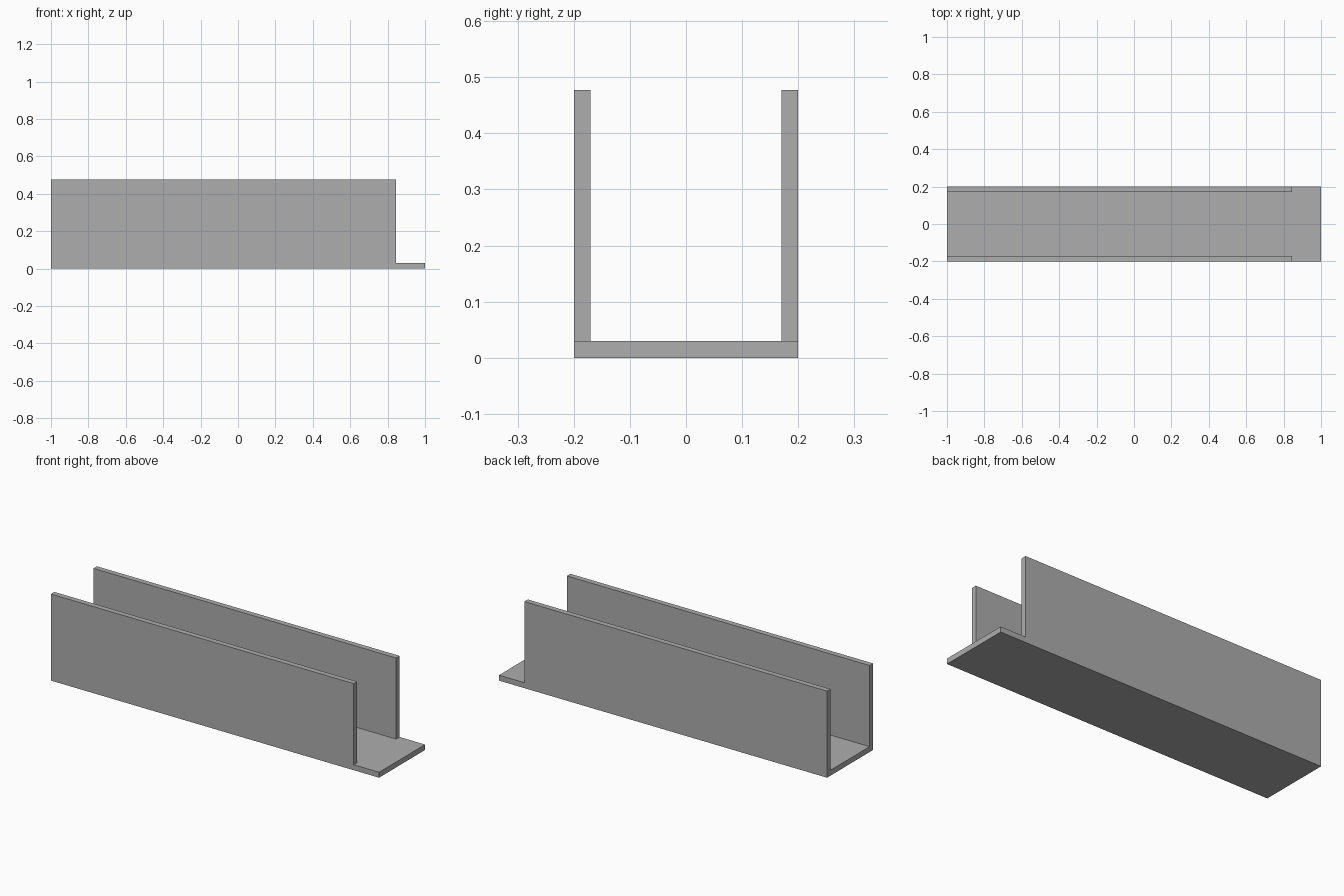
import bpy
import bmesh

cube = bpy.data.objects.get("Cube")
if cube:
    bpy.data.objects.remove(cube, do_unlink=True)

# Overall dimensions
HALF_WIDTH = 0.20
INNER = 0.17
FLOOR_TOP = 0.03
HEIGHT = 0.477
BACK_X, WALL_END_X, TONGUE_END_X = -1.0, 0.845, 1.0

# Plain grey material
grey = bpy.data.materials.new("plain grey")
grey.use_nodes = True
colour = (0.42, 0.42, 0.42, 1.0)
grey.diffuse_color = colour
grey.node_tree.nodes["Principled BSDF"].inputs["Base Color"].default_value = colour


def extrude_x(bm, faces, distance):
    """Extrude a set of faces along x and return the new end faces."""
    geom = bmesh.ops.extrude_face_region(bm, geom=faces)["geom"]
    verts = [g for g in geom if isinstance(g, bmesh.types.BMVert)]
    bmesh.ops.translate(bm, verts=verts, vec=(distance, 0, 0))
    return [g for g in geom if isinstance(g, bmesh.types.BMFace)]


bm = bmesh.new()

# U-shaped cross-section: floor strip and two upright walls with shared corners
outline = [(-HALF_WIDTH, 0), (HALF_WIDTH, 0), (HALF_WIDTH, FLOOR_TOP),
           (INNER, FLOOR_TOP), (-INNER, FLOOR_TOP), (-HALF_WIDTH, FLOOR_TOP)]
floor = [bm.verts.new((BACK_X, y, z)) for y, z in outline]
section = [bm.faces.new(floor)]
for outer, inner in ((floor[2], floor[3]), (floor[5], floor[4])):
    top = [bm.verts.new((BACK_X, v.co.y, HEIGHT)) for v in (inner, outer)]
    section.append(bm.faces.new([outer, inner] + top))

# Run the section along the channel, keeping the back end closed
bmesh.ops.recalc_face_normals(bm, faces=section)
back_caps = bmesh.ops.duplicate(bm, geom=section)["geom"]
ends = extrude_x(bm, section, WALL_END_X - BACK_X)

# Only the floor carries on, forming the open tongue
floor_end = min(ends, key=lambda f: f.calc_center_median().z)
extrude_x(bm, [floor_end], TONGUE_END_X - WALL_END_X)

bmesh.ops.remove_doubles(bm, verts=bm.verts, dist=0.0001)
bmesh.ops.recalc_face_normals(bm, faces=bm.faces)

mesh = bpy.data.meshes.new("channel_tray")
bm.to_mesh(mesh)
bm.free()
mesh.materials.append(grey)
tray = bpy.data.objects.new("channel_tray", mesh)
bpy.context.collection.objects.link(tray)
